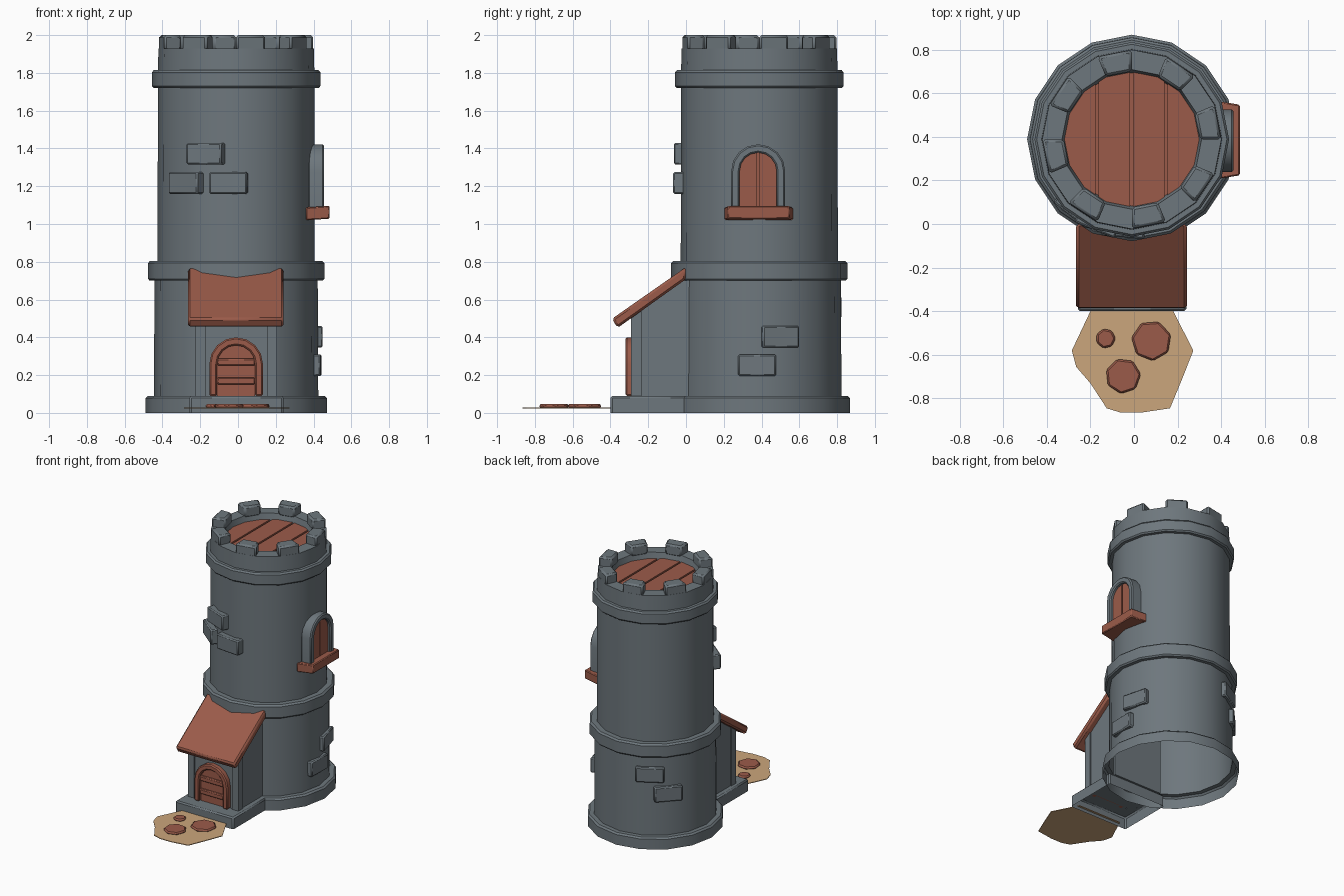
import bpy, bmesh, math
from mathutils import Vector

if "Cube" in bpy.data.objects:
    bpy.data.objects.remove(bpy.data.objects["Cube"])

CX, CY, SIDES = -0.01, 0.388, 16


def material(name, rgb):
    m = bpy.data.materials.new(name)
    m.diffuse_color = (*rgb, 1)
    m.use_nodes = True
    m.node_tree.nodes["Principled BSDF"].inputs["Base Color"].default_value = m.diffuse_color
    return m


STONE = material("grey_stone", (0.155, 0.185, 0.205))
WOOD = material("red_brown_wood", (0.33, 0.105, 0.068))
SAND = material("tan_sand", (0.60, 0.38, 0.20))


def finish(bm, name, mat, bevel=0.0):
    bmesh.ops.recalc_face_normals(bm, faces=bm.faces)
    me = bpy.data.meshes.new(name)
    bm.to_mesh(me)
    bm.free()
    me.materials.append(mat)
    ob = bpy.data.objects.new(name, me)
    bpy.context.collection.objects.link(ob)
    if bevel:
        b = ob.modifiers.new("bevel", "BEVEL")
        b.width, b.segments, b.limit_method = bevel, 1, 'ANGLE'
        b.angle_limit = math.radians(40)
    bpy.ops.object.select_all(action='DESELECT')
    bpy.context.view_layer.objects.active = ob
    ob.select_set(True)
    bpy.ops.object.shade_smooth_by_angle(angle=math.radians(32))
    return ob


def prism(name, pts, vec, mat, bevel=0.0, open_bottom=False):
    """Extrude a flat outline of 3D points along vec."""
    bm = bmesh.new()
    a = [bm.verts.new(p) for p in pts]
    b = [bm.verts.new(Vector(p) + Vector(vec)) for p in pts]
    n = len(pts)
    first = bm.faces.new(a)
    bm.faces.new(b)
    for i in range(n):
        bm.faces.new((a[i], a[(i + 1) % n], b[(i + 1) % n], b[i]))
    bmesh.ops.recalc_face_normals(bm, faces=bm.faces)
    if open_bottom:
        bm.faces.remove(first)
    return finish(bm, name, mat, bevel)


def box(name, x0, x1, y0, y1, z0, z1, mat, bevel=0.0, open_bottom=False):
    pts = [(x0, y0, z0), (x1, y0, z0), (x1, y1, z0), (x0, y1, z0)]
    return prism(name, pts, (0, 0, z1 - z0), mat, bevel, open_bottom)


def polar(r, deg, z):
    a = math.radians(deg)
    return (CX + r * math.cos(a), CY + r * math.sin(a), z)


def lathe(name, profile, mat):
    bm = bmesh.new()
    rings = [[bm.verts.new(polar(r, 360 * k / SIDES, z)) for k in range(SIDES)]
             for r, z in profile]
    for lo, hi in zip(rings, rings[1:]):
        for k in range(SIDES):
            j = (k + 1) % SIDES
            bm.faces.new((lo[k], lo[j], hi[j], hi[k]))
    return finish(bm, name, mat)


def arch(half, z0, top, steps=8):
    """Outline of an arched opening as (u, z) pairs."""
    spring = top - half
    curve = [(half * math.cos(math.pi * i / steps), spring + half * math.sin(math.pi * i / steps))
             for i in range(steps + 1)]
    return [(half, z0)] + curve + [(-half, z0)]


# tower body with plinth and two bands, open underneath
lathe("tower_body", [
    (0.48, 0), (0.48, 0.078), (0.468, 0.09), (0.435, 0.09), (0.432, 0.70),
    (0.458, 0.70), (0.467, 0.71), (0.467, 0.793), (0.455, 0.805), (0.416, 0.805),
    (0.414, 1.72), (0.437, 1.72), (0.446, 1.73), (0.446, 1.803), (0.436, 1.815),
    (0.414, 1.815), (0.411, 1.93), (0.32, 1.93), (0.305, 1.87)], STONE)

# battlements on every other side
for i in range(8):
    a0 = -90 + 45 * i
    a1 = a0 + 22.5
    ring = [polar(0.41, a0, 1.915), polar(0.41, a1, 1.915),
            polar(0.312, a1, 1.915), polar(0.312, a0, 1.915)]
    prism(f"battlement_{i + 1}", ring, (0, 0, 0.085), STONE, 0.012)

# plank floor at the top: disc cut by grooves, planks raised
bm = bmesh.new()
bm.faces.new([bm.verts.new(polar(0.318, 360 * k / SIDES, 1.868)) for k in range(SIDES)])
grooves = (-0.17, -0.012, 0.146)
for g in grooves:
    for s in (-0.007, 0.007):
        bmesh.ops.bisect_plane(bm, geom=bm.verts[:] + bm.edges[:] + bm.faces[:],
                               plane_co=(g + s, 0, 0), plane_no=(1, 0, 0))
planks = [f for f in bm.faces
          if all(abs(f.calc_center_median().x - g) > 0.007 for g in grooves)]
res = bmesh.ops.extrude_face_region(bm, geom=planks)
bmesh.ops.delete(bm, geom=planks, context='FACES_ONLY')
bmesh.ops.translate(bm, vec=(0, 0, 0.018),
                    verts=[v for v in res["geom"] if isinstance(v, bmesh.types.BMVert)])
finish(bm, "top_floor_planks", WOOD)

# raised wall bricks: (angle, centre height)
bricks = [(-112.5, 1.372), (-129, 1.217), (-95.5, 1.217),   # upper front
          (15, 0.403), (-1.5, 0.252),                       # lower right
          (120, 0.56), (137, 0.41)]                         # lower back
for i, (ang, z) in enumerate(bricks):
    a = math.radians(ang)
    out = Vector((math.cos(a), math.sin(a), 0))
    side = Vector((-out.y, out.x, 0)) * 0.1
    c = Vector((CX, CY, z - 0.0575)) + out * 0.37
    prism(f"wall_brick_{i + 1}", [c - side, c + side, c + side + out * 0.08, c - side + out * 0.08],
          (0, 0, 0.115), STONE, 0.008)

# porch base, walls and corner posts
box("porch_base", -0.257, 0.24, -0.40, 0.02, 0, 0.09, STONE, 0.01, True)
for name, x0, x1, y0, y1 in (("porch_walls", -0.205, 0.185, -0.28, 0.03),
                             ("porch_post_left", -0.225, -0.172, -0.29, -0.235),
                             ("porch_post_right", 0.153, 0.206, -0.29, -0.235),
                             ("porch_side_left", -0.217, -0.19, -0.24, 0.03),
                             ("porch_side_right", 0.17, 0.198, -0.24, 0.03)):
    prism(name, [(x0, y0, 0.085), (x0, y1, 0.085), (x0, y1, 0.73 + 0.71 * y1),
                 (x0, y0, 0.73 + 0.71 * y0)], (x1 - x0, 0, 0), STONE)

# sloping porch roof
prism("porch_roof", [(-0.265, -0.392, 0.498), (-0.265, 0, 0.772),
                     (-0.265, 0, 0.708), (-0.265, -0.362, 0.45)],
      (0.507, 0, 0), WOOD, 0.012)

# arched door: frame, panel and cross bars
outer, inner = arch(0.142, 0.09, 0.40), arch(0.1, 0.09, 0.358)
prism("door_frame", [(CX + u, -0.32, z) for u, z in outer + inner[::-1]],
      (0, 0.05, 0), WOOD, 0.008)
prism("door_panel", [(CX + u, -0.293, z) for u, z in inner], (0, 0.02, 0), WOOD)
for i, z in enumerate((0.15, 0.25)):
    box(f"door_bar_{i + 1}", CX - 0.1, CX + 0.1, -0.312, -0.285, z, z + 0.037, WOOD, 0.006)

# arched window on the right: frame, two shutters and sill
outer, inner = arch(0.143, 1.07, 1.422), arch(0.098, 1.07, 1.378)
prism("window_frame", [(0.37, CY - 0.006 + u, z) for u, z in outer + inner[::-1]],
      (0.086, 0, 0), STONE, 0.008)
prism("window_back", [(0.37, CY - 0.006 + u, z) for u, z in inner], (0.045, 0, 0), WOOD)
for side in (-1, 1):
    half = [(side * max(u * side, 0.005), z) for u, z in inner if u * side > -0.001]
    half.append((side * 0.005, 1.07))
    if side < 0:
        half = half[-1:] + half[:-1]
    prism("window_shutter_" + ("front" if side < 0 else "back"),
          [(0.41, CY - 0.006 + u, z) for u, z in half], (0.022, 0, 0), WOOD)
sill = [(0.36, 0.203, 1.02), (0.36, 0.567, 1.02), (0.485, 0.547, 1.028), (0.485, 0.223, 1.028)]
prism("window_sill", sill, (0, 0, 0.068), WOOD, 0.006)

# sandy path with stepping stones
path = [(-0.285, -0.58), (-0.2, -0.40), (-0.19, -0.385), (0.17, -0.385), (0.18, -0.40),
        (0.272, -0.58), (0.225, -0.70), (0.165, -0.845), (0.03, -0.865),
        (-0.06, -0.865), (-0.125, -0.845), (-0.2, -0.73), (-0.265, -0.655)]
prism("sand_path", [(x, y, 0.024) for x, y in path], (0, 0, 0.005), SAND)
for i, (x, y, r, n, turn) in enumerate(((0.08, -0.535, 0.093, 7, 0.3), (-0.05, -0.697, 0.082, 7, 0.1),
                                        (-0.13, -0.525, 0.046, 7, 0.0))):
    prism(f"stepping_stone_{i + 1}",
          [(x + r * math.cos(turn + 2 * math.pi * k / n),
            y + r * math.sin(turn + 2 * math.pi * k / n), 0.026) for k in range(n)],
          (0, 0, 0.02), WOOD, 0.008)
